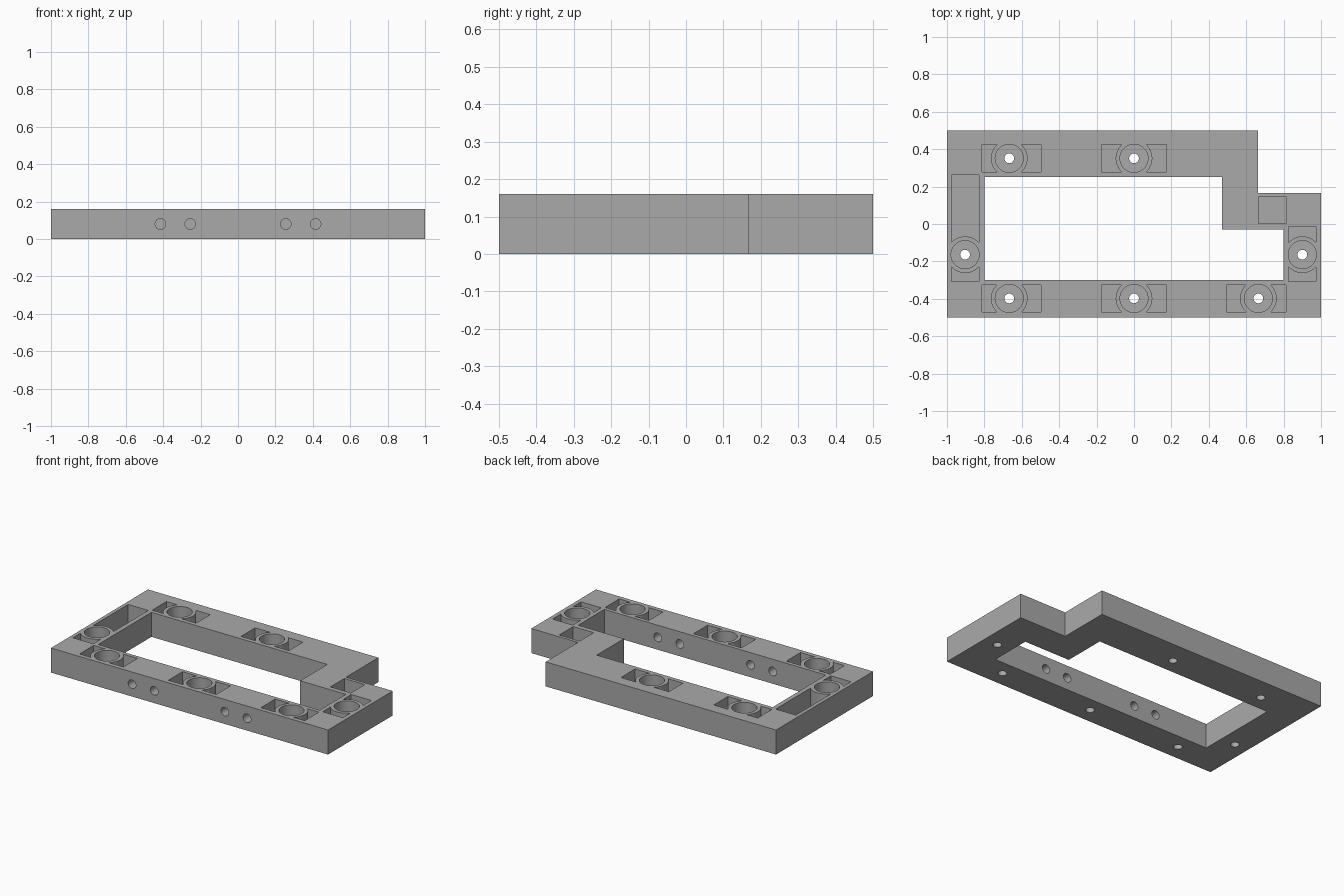
import bpy
import bmesh
from math import pi, asin, sin, cos
from mathutils import Matrix, Vector

HEIGHT = 0.16
POCKET_FLOOR = 0.03
BORE_FLOOR = 0.03
TOP = HEIGHT + 0.05
BOSS_R, BORE_R, HOLE_R = 0.098, 0.075, 0.026
HALF_W = 0.073

if "Cube" in bpy.data.objects:
    bpy.data.objects.remove(bpy.data.objects["Cube"])

grey = bpy.data.materials.new("plain grey")
grey.use_nodes = True
colour = (0.40, 0.40, 0.40, 1)
grey.diffuse_color = colour
grey.node_tree.nodes["Principled BSDF"].inputs["Base Color"].default_value = colour


def prism(bm, points, z0, z1):
    """Extrude a flat outline from z0 to z1."""
    face = bm.faces.new([bm.verts.new((x, y, z0)) for x, y in points])
    new = bmesh.ops.extrude_face_region(bm, geom=[face])["geom"]
    verts = [v for v in new if isinstance(v, bmesh.types.BMVert)]
    bmesh.ops.translate(bm, verts=verts, vec=(0, 0, z1 - z0))


def rect(x0, x1, y0, y1):
    return [(x0, y0), (x1, y0), (x1, y1), (x0, y1)]


def half_pocket(bm, centre, angle, length):
    """Pocket on one side of a boss, with a concave arc against it."""
    a = asin(HALF_W / BOSS_R)
    arc = [a - 2 * a * i / 12 for i in range(13)]
    pts = [(BOSS_R * cos(t), BOSS_R * sin(t)) for t in arc]
    pts += [(length, -HALF_W), (length, HALF_W)]
    turn = Matrix.Rotation(angle, 2)
    prism(bm, [turn @ Vector(p) + Vector(centre) for p in pts], POCKET_FLOOR, TOP)


def stepped_bore(bm, centre, n=48):
    """Wide bore with a narrow screw hole through its floor."""
    profile = [(HOLE_R, -0.05), (HOLE_R, BORE_FLOOR), (BORE_R, BORE_FLOOR), (BORE_R, TOP)]
    rings = [[bm.verts.new((centre[0] + r * cos(2 * pi * i / n),
                            centre[1] + r * sin(2 * pi * i / n), z))
              for i in range(n)] for r, z in profile]
    for low, high in zip(rings, rings[1:]):
        for i in range(n):
            j = (i + 1) % n
            bm.faces.new((low[i], low[j], high[j], high[i]))
    bm.faces.new(rings[0][::-1])
    bm.faces.new(rings[-1])


def finish(bm, name):
    bmesh.ops.recalc_face_normals(bm, faces=bm.faces)
    mesh = bpy.data.meshes.new(name)
    bm.to_mesh(mesh)
    bm.free()
    mesh.materials.append(grey)
    obj = bpy.data.objects.new(name, mesh)
    bpy.context.collection.objects.link(obj)
    return obj


# Stepped frame body
bm = bmesh.new()
prism(bm, [(-1, -0.5), (1, -0.5), (1, 0.167), (0.663, 0.167), (0.663, 0.5), (-1, 0.5)], 0, HEIGHT)
frame = finish(bm, "frame")

# Central opening
bm = bmesh.new()
prism(bm, [(-0.8, -0.3), (0.8, -0.3), (0.8, -0.03), (0.47, -0.03), (0.47, 0.25), (-0.8, 0.25)],
      -0.05, TOP)
opening = finish(bm, "opening_cutter")

# Pockets, bores and cross holes
bm = bmesh.new()
for x, y, reach_l, reach_r in ((-0.667, 0.351, 0.147, 0.17), (0, 0.351, 0.173, 0.173),
                               (-0.667, -0.398, 0.147, 0.17), (0, -0.398, 0.173, 0.173),
                               (0.665, -0.398, 0.17, 0.147)):
    stepped_bore(bm, (x, y))
    half_pocket(bm, (x, y), 0, reach_r)
    half_pocket(bm, (x, y), pi, reach_l)
for x, reach in ((-0.903, 0.425), (0.9, 0.15)):
    stepped_bore(bm, (x, -0.164))
    half_pocket(bm, (x, -0.164), pi / 2, reach)
    half_pocket(bm, (x, -0.164), -pi / 2, 0.144)
prism(bm, rect(0.665, 0.813, 0.002, 0.146), POCKET_FLOOR, TOP)
for x in (-0.415, -0.255, 0.255, 0.415):
    bmesh.ops.create_cone(bm, cap_ends=True, segments=32, radius1=0.028, radius2=0.028, depth=0.3,
                          matrix=Matrix.Translation((x, -0.4, 0.08)) @ Matrix.Rotation(pi / 2, 4, 'X'))
recesses = finish(bm, "recess_cutter")

# Cut the frame, then keep only the finished body
for cutter in (opening, recesses):
    mod = frame.modifiers.new(cutter.name, 'BOOLEAN')
    mod.operation = 'DIFFERENCE'
    mod.solver = 'EXACT'
    mod.object = cutter
bpy.context.view_layer.objects.active = frame
frame.select_set(True)
for mod in list(frame.modifiers):
    bpy.ops.object.modifier_apply(modifier=mod.name)
for cutter in (opening, recesses):
    bpy.data.objects.remove(cutter)

bpy.ops.object.shade_smooth_by_angle(angle=0.5)
